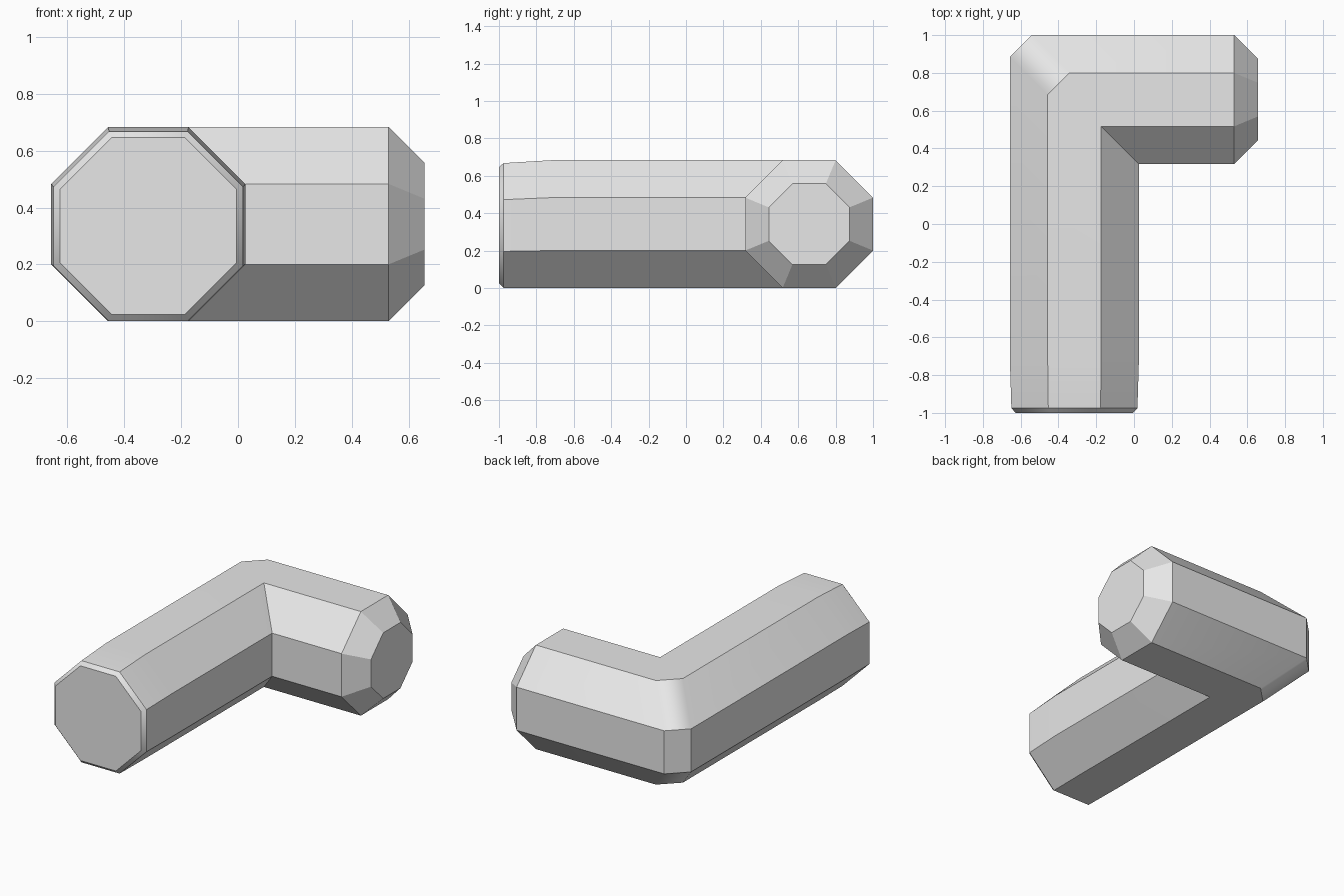
import bpy
import bmesh
import math

cube = bpy.data.objects.get("Cube")
if cube:
    bpy.data.objects.remove(cube, do_unlink=True)

SIZE, CHAMFER, LEFT = 0.683, 0.2, -0.657
MID = SIZE / 2
CORNER_CUT = 0.115

# Octagonal cross-section: (distance from the outer side, height)
a, b = CHAMFER, SIZE - CHAMFER
section = [(0, a), (a, 0), (b, 0), (SIZE, a), (SIZE, b), (b, SIZE), (a, SIZE), (0, b)]


def scaled(s, centre_z=MID):
    return [(MID + (d - MID) * s, centre_z + (z - MID) * s) for d, z in section]


def leg_ring(y, points=section):
    return [(LEFT + d, y, z) for d, z in points]


def arm_ring(x, points=section):
    return [(x, 1 - d, z) for d, z in points]


def corner_ring(on_arm):
    # The outer side of the elbow is cut off, the inner side is a plain mitre
    ring = []
    for d, z in section:
        cut = CORNER_CUT if d < MID else 0
        ring.append((LEFT + d + cut * on_arm, 1 - d - cut * (not on_arm), z))
    return ring


rings = [
    leg_ring(-1, scaled(0.91, 0.335)),
    leg_ring(-0.975, scaled(0.977, 0.334)),
    leg_ring(-0.72),
    corner_ring(False),
    corner_ring(True),
    arm_ring(0.53),
    arm_ring(0.656, scaled(0.632)),
]

# Bent pipe: skin the rings and close both ends
bm = bmesh.new()
loops = [[bm.verts.new(p) for p in ring] for ring in rings]
for r0, r1 in zip(loops, loops[1:]):
    for i in range(len(section)):
        j = (i + 1) % len(section)
        bm.faces.new((r0[i], r0[j], r1[j], r1[i]))
bm.faces.new(loops[0])
bm.faces.new(loops[-1])
bmesh.ops.remove_doubles(bm, verts=bm.verts, dist=0.001)
bmesh.ops.recalc_face_normals(bm, faces=bm.faces)

# Smooth only the gentle bends of the elbow; keep the end cap faceted
for f in bm.faces:
    f.smooth = True
for e in bm.edges:
    on_cap = max(v.co.x for v in e.verts) > 0.52
    e.smooth = not on_cap and e.calc_face_angle(0) < math.radians(35)

mesh = bpy.data.meshes.new("bent_pipe")
bm.to_mesh(mesh)
bm.free()
pipe = bpy.data.objects.new("bent_pipe", mesh)
bpy.context.collection.objects.link(pipe)

weighted = pipe.modifiers.new("weighted_normals", "WEIGHTED_NORMAL")
weighted.keep_sharp = True

# Plain grey
grey = bpy.data.materials.new("light_grey")
grey.use_nodes = True
colour = (0.8, 0.8, 0.8, 1)
grey.diffuse_color = colour
grey.node_tree.nodes["Principled BSDF"].inputs["Base Color"].default_value = colour
mesh.materials.append(grey)
